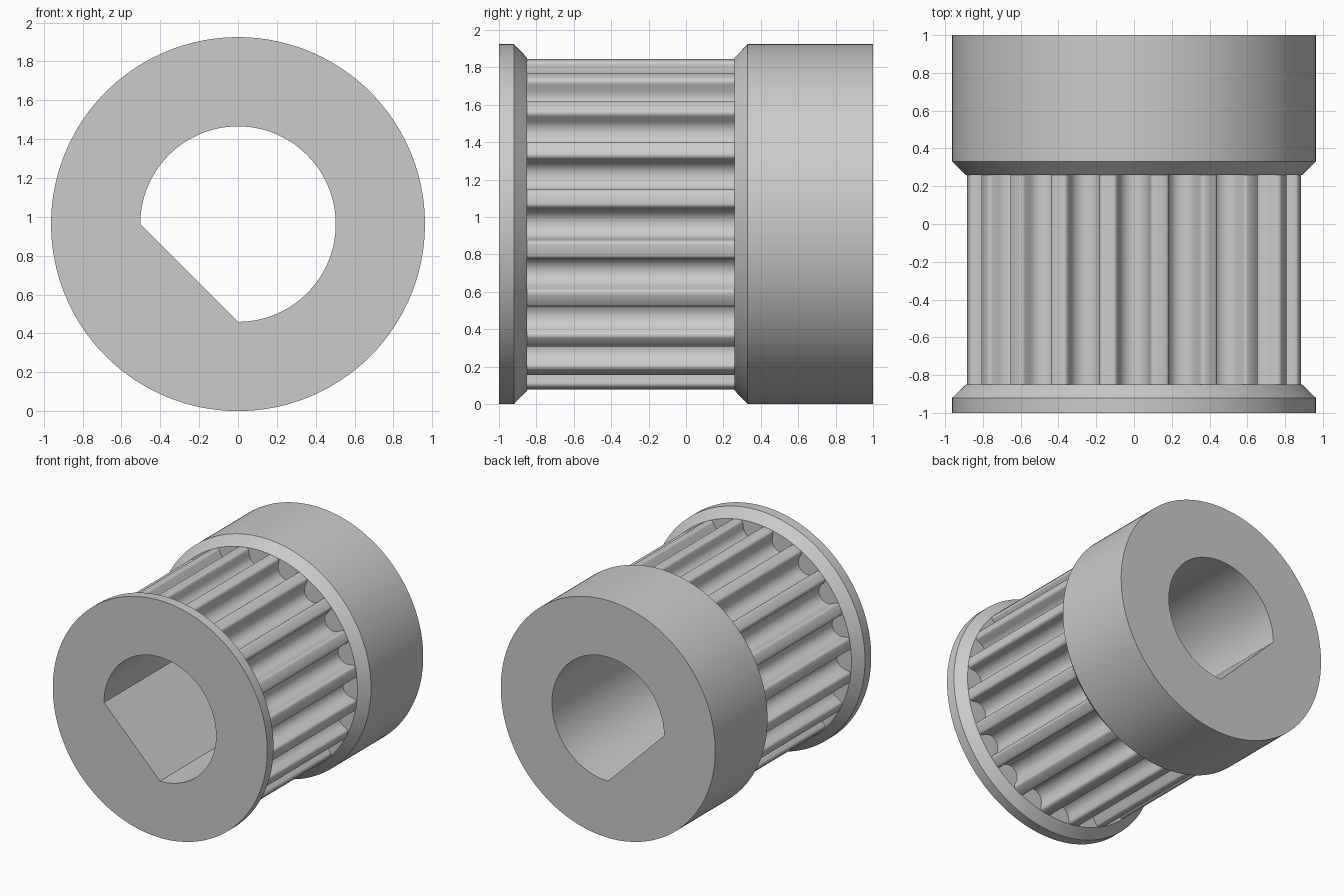
import bpy
import bmesh
from math import sin, cos, pi, radians, hypot, atan2, sqrt

cube = bpy.data.objects.get("Cube")
if cube:
    bpy.data.objects.remove(cube)

TEETH = 20
RIM = 0.9625      # flange and hub radius, also the axis height
LAND = 0.89       # radius over the tooth tips
BORE = 0.503
UNIT = 0.097      # scale of the groove profile


def groove_half():
    """Half groove as (half width, depth), from tooth tip to groove floor."""
    pts = []
    for i in range(6):                       # rounded tooth corner
        t = radians(79) * i / 5
        pts.append((1.135 - 0.25 * sin(t), 0.25 - 0.25 * cos(t)))
    for i in range(11):                      # round groove floor
        t = radians(10 + 8 * i)
        pts.append((0.829 * cos(t), 0.46 + 0.829 * sin(t)))
    return [(w * UNIT, d * UNIT) for w, d in pts]


def tooth_outline():
    """Polar points (angle, radius) of the whole toothed ring."""
    half = groove_half()
    chord = sqrt(LAND ** 2 - half[0][0] ** 2)
    groove = [(-w, d) for w, d in half] + [(w, d) for w, d in reversed(half[:-1])]
    pitch = 2 * pi / TEETH
    ring = []
    for k in range(TEETH):
        for w, d in groove:
            ring.append((k * pitch + atan2(w, chord - d), hypot(w, chord - d)))
        ring.append(((k + 0.5) * pitch, LAND))   # middle of the tooth tip
    return ring


teeth = tooth_outline()
angles = [a for a, r in teeth]


def circle(radius):
    return [(a, radius) for a in angles]


def bore_outline():
    """Round bore cut by one slanting flat at the lower -x side."""
    ring = []
    for a in angles:
        toward_flat = cos(a - radians(225))
        r = BORE
        if toward_flat > 0:
            r = min(r, BORE * cos(pi / 4) / toward_flat)
        ring.append((a, r))
    return ring


bore = bore_outline()

# Sections from the front bore edge, over the outside, to the back bore edge
sections = [
    (-1.0, bore),
    (-1.0, circle(RIM)),       # front flange
    (-0.92, circle(RIM)),
    (-0.85, circle(LAND)),
    (-0.85, teeth),            # toothed barrel
    (0.26, teeth),
    (0.26, circle(LAND)),      # back hub
    (0.33, circle(RIM)),
    (1.0, circle(RIM)),
    (1.0, bore),
]

bm = bmesh.new()
rings = [[bm.verts.new((r * cos(a), y, RIM + r * sin(a))) for a, r in outline]
         for y, outline in sections]
count = len(angles)
for s, ring in enumerate(rings):
    following = rings[(s + 1) % len(rings)]
    for i in range(count):
        j = (i + 1) % count
        bm.faces.new((ring[i], ring[j], following[j], following[i]))
bmesh.ops.remove_doubles(bm, verts=bm.verts, dist=0.00005)
bmesh.ops.recalc_face_normals(bm, faces=bm.faces)

mesh = bpy.data.meshes.new("toothed_pulley")
bm.to_mesh(mesh)
bm.free()

# Plain grey finish
grey = bpy.data.materials.new("plain_grey")
grey.use_nodes = True
colour = (0.6, 0.6, 0.6, 1.0)
grey.diffuse_color = colour
grey.node_tree.nodes["Principled BSDF"].inputs["Base Color"].default_value = colour
mesh.materials.append(grey)

pulley = bpy.data.objects.new("toothed_pulley", mesh)
bpy.context.collection.objects.link(pulley)
for other in bpy.context.selected_objects:
    other.select_set(False)
pulley.select_set(True)
bpy.context.view_layer.objects.active = pulley
bpy.ops.object.shade_smooth_by_angle(angle=radians(25))
